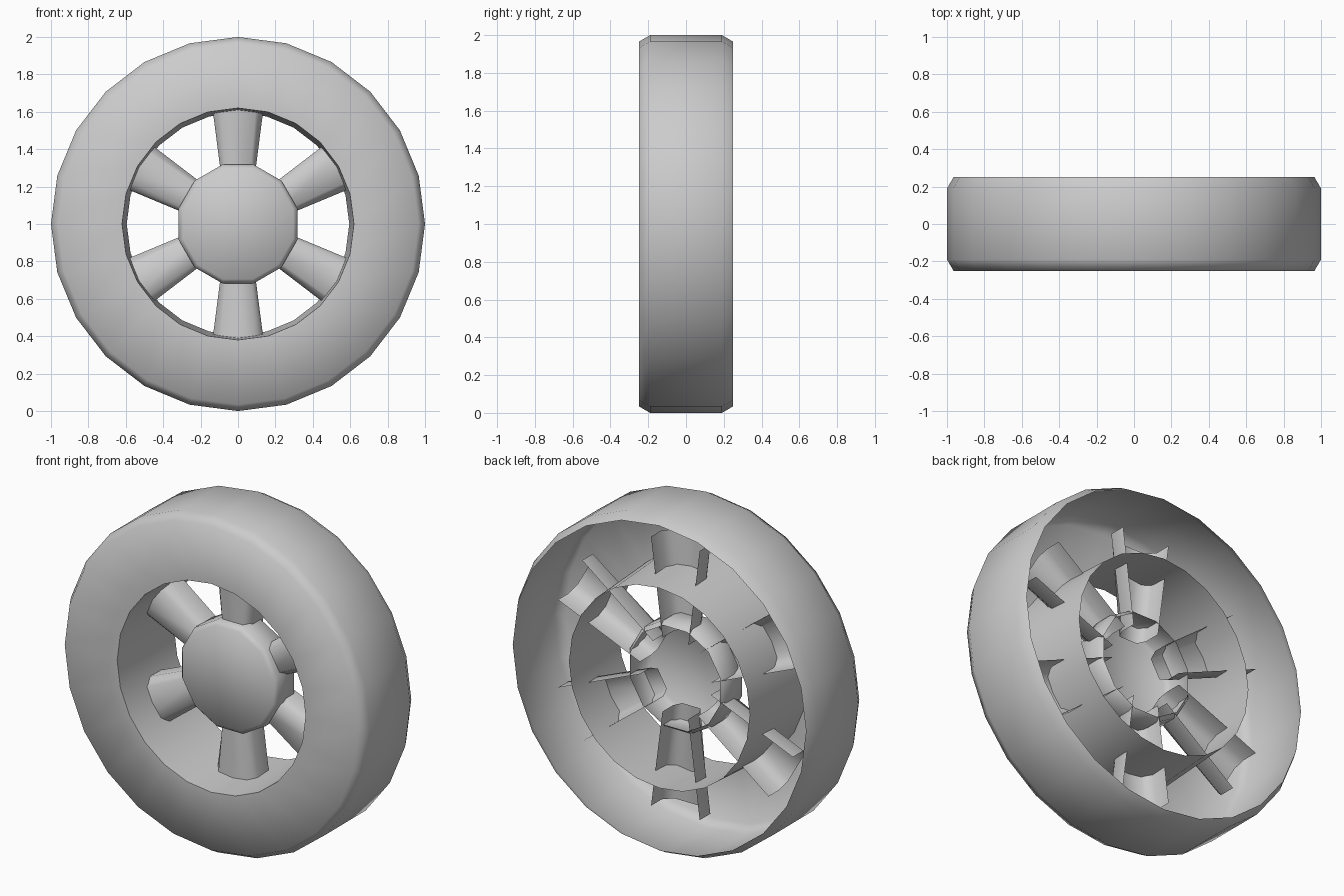
import bpy
import bmesh
from math import sin, cos, pi, radians

cube = bpy.data.objects.get("Cube")
if cube:
    bpy.data.objects.remove(cube, do_unlink=True)

grey = bpy.data.materials.new("plain grey")
grey.use_nodes = True
COLOUR = (0.6, 0.6, 0.6, 1)
grey.diffuse_color = COLOUR
grey.node_tree.nodes["Principled BSDF"].inputs["Base Color"].default_value = COLOUR

CENTRE_Z = 1.0


def finish(bm, name):
    mesh = bpy.data.meshes.new(name)
    bmesh.ops.recalc_face_normals(bm, faces=bm.faces[:])
    bm.to_mesh(mesh)
    bm.free()
    mesh.materials.append(grey)
    obj = bpy.data.objects.new(name, mesh)
    obj.location.z = CENTRE_Z
    bpy.context.collection.objects.link(obj)
    bpy.ops.object.select_all(action='DESELECT')
    obj.select_set(True)
    bpy.context.view_layer.objects.active = obj
    bpy.ops.object.shade_smooth_by_angle(angle=radians(60))
    return obj


def bridge(bm, loop_a, loop_b, closed):
    n = len(loop_a)
    for i in range(n if closed else n - 1):
        j = (i + 1) % n
        bm.faces.new((loop_a[i], loop_a[j], loop_b[j], loop_b[i]))


def lathe(name, profile, sides, start=0.0, cap_first=False):
    """Turn a (radius, y) profile about the y axis."""
    bm = bmesh.new()
    rings = []
    for r, y in profile:
        angles = [start + 2 * pi * i / sides for i in range(sides)]
        rings.append([bm.verts.new((r * cos(a), y, r * sin(a))) for a in angles])
    for a, b in zip(rings, rings[1:]):
        bridge(bm, a, b, True)
    if cap_first:
        bm.faces.new(rings[0])
    return finish(bm, name)


# Tyre shell: inner barrel, front wall and chamfered tread, open at the back
lathe("tyre_shell", [(0.595, 0.25), (0.62, -0.25), (0.965, -0.25),
                     (1.0, -0.19), (1.0, 0.19), (0.965, 0.25)], 24)

# Hub cup: closed at the front, chamfered at both ends, open at the back
lathe("hub", [(0.305, -0.1), (0.328, -0.075), (0.328, 0.075), (0.305, 0.1)],
      12, pi / 12, cap_first=True)

# Spokes: tapered channels, open at the back, running through the barrel
CHANNEL = [(-1, 0.1), (-1, 0.0), (-0.7, -0.05),
           (0.7, -0.05), (1, 0.0), (1, 0.1)]


def spoke(name, angle):
    bm = bmesh.new()
    loops = []
    for radius, half_width in ((0.22, 0.085), (0.8, 0.16)):
        loop = []
        for side, y in CHANNEL:
            t = side * half_width
            x = radius * cos(angle) - t * sin(angle)
            z = radius * sin(angle) + t * cos(angle)
            loop.append(bm.verts.new((x, y, z)))
        loops.append(loop)
    bridge(bm, loops[0], loops[1], False)
    # Point the outside of each channel away from its middle line
    obj = finish(bm, name)
    front = min(obj.data.polygons, key=lambda p: p.center.y)
    if front.normal.y > 0:
        obj.data.flip_normals()


for i in range(6):
    spoke(f"spoke_{i + 1}", pi / 6 + i * pi / 3)
